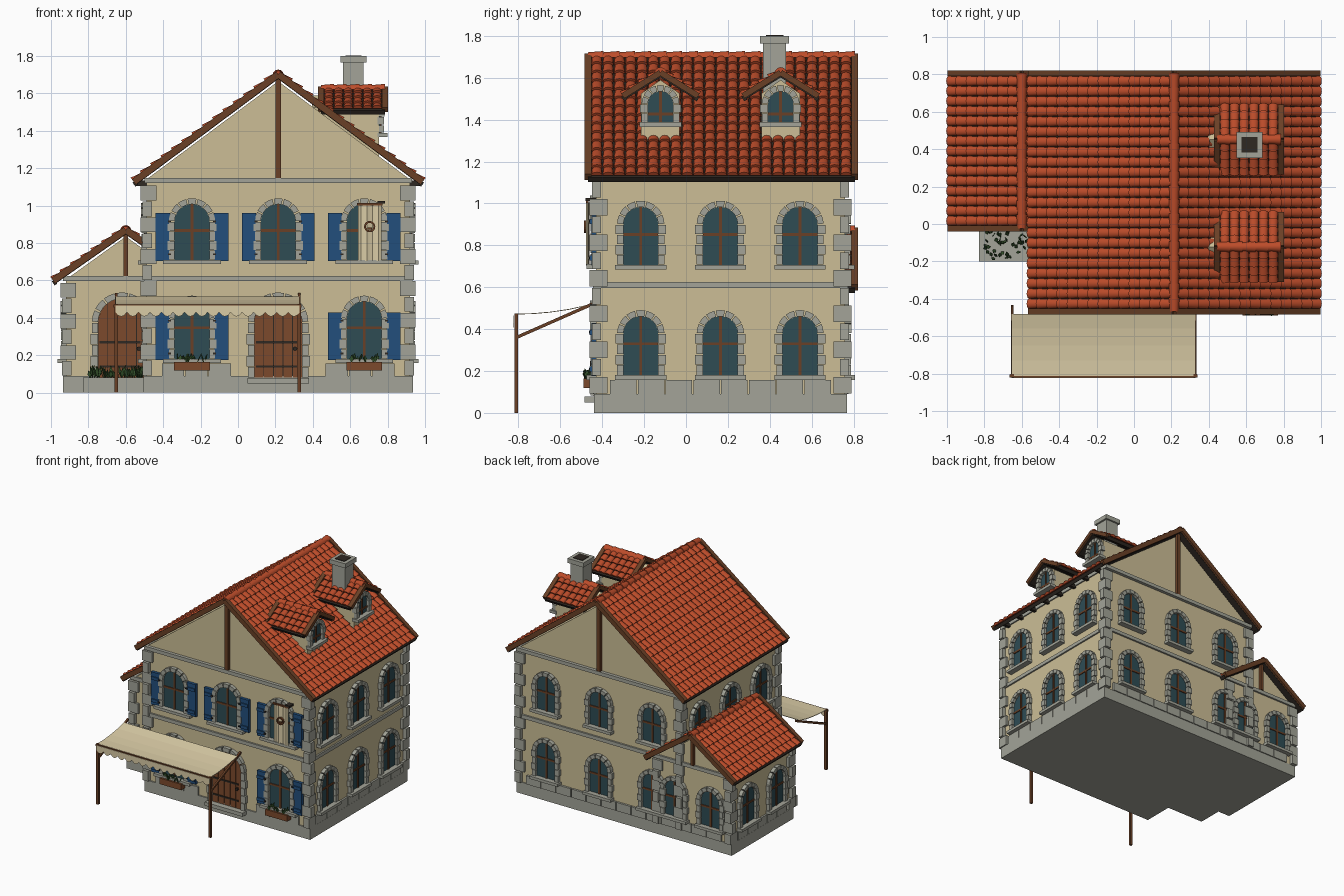
import bpy, bmesh, math, random
from mathutils import Vector as V, Matrix

if "Cube" in bpy.data.objects:
    bpy.data.objects.remove(bpy.data.objects["Cube"])
random.seed(4)

COLS = {"plaster": (204, 190, 150), "stone": (163, 164, 152), "roof_tile": (188, 76, 42),
        "beam_wood": (106, 64, 38), "door_wood": (124, 74, 44), "dark_iron": (46, 40, 34),
        "window_glass": (46, 76, 84), "shutter_blue": (34, 78, 124),
        "leaf_green": (52, 82, 42), "canvas": (218, 204, 166)}
MATS, parts = {}, {}
for k, c in COLS.items():
    MATS[k] = bpy.data.materials.new(k)
    MATS[k].diffuse_color = [(v / 255 / 12.92 if v < 11 else ((v / 255 + .055) / 1.055) ** 2.4) for v in c] + [1]
I = Matrix.Identity(4)

# ---------- helpers ----------
def prism(name, mat, A, B):
    """closed solid between two matching rings, added to the named part"""
    if name not in parts:
        parts[name] = (bmesh.new(), mat)
    bm = parts[name][0]
    a, b = [bm.verts.new(p) for p in A], [bm.verts.new(p) for p in B]
    bm.faces.new(a)
    bm.faces.new(b[::-1])
    for i in range(len(a)):
        j = (i + 1) % len(a)
        bm.faces.new((a[j], a[i], b[i], b[j]))

def flat(name, mat, M, pts, y0, y1):
    prism(name, mat, [M @ V((x, y0, z)) for x, z in pts], [M @ V((x, y1, z)) for x, z in pts])

def box(name, mat, x0, x1, y0, y1, z0, z1, M=I):
    flat(name, mat, M, [(x0, z0), (x1, z0), (x1, z1), (x0, z1)], y0, y1)

def beam(name, mat, p, q, side, up):
    """bar from p to q; side and up are half-size vectors"""
    ring = [side + up, side - up, -side - up, -side + up]
    prism(name, mat, [p + r for r in ring], [q + r for r in ring])

def face(x, y, deg):
    return Matrix.Translation((x, y, 0)) @ Matrix.Rotation(math.radians(deg), 4, 'Z')

def arc(r, zc, a0, a1, n, cx=0):
    return [(cx + r * math.cos(a0 + (a1 - a0) * i / n), zc + r * math.sin(a0 + (a1 - a0) * i / n)) for i in range(n + 1)]

def ring(name, mat, M, cx, zc, r0, r1, a1, n, y0, y1, gap=.03):
    for i in range(n):
        s, e = a1 * i / n + gap, a1 * (i + 1) / n - gap
        flat(name, mat, M, arc(r1, zc, s, e, 2, cx) + arc(r0, zc, e, s, 2, cx), y0, y1)

def surround(M, r, zb, zs, t):
    ring("stone_surrounds", "stone", M, 0, zs, r, r + t, math.pi, 7, -.028, .01)
    n = max(2, round((zs - zb) / .055))
    h = (zs - zb) / n
    for i in range(n):
        for s in (-1, 1):
            a, b = sorted((s * r, s * (r + t + .008 * (i % 2))))
            box("stone_surrounds", "stone", a, b, -.026, .01, zb + i * h + .002, zb + (i + 1) * h - .002, M)

def window(M, r, zb, zs, t, sill):
    flat("window_glass", "window_glass", M, [(-r, zb), (r, zb)] + arc(r, zs, 0, math.pi, 12), -.005, .005)
    surround(M, r, zb, zs, t)
    box("window_sills", "stone", -sill, sill, -.045, .01, zb - .022, zb, M)
    box("window_bars", "beam_wood", -.007, .007, -.012, 0, zb, zs + r, M)
    box("window_bars", "beam_wood", -r, r, -.011, 0, zs - .055, zs - .041, M)

def door(M):
    r, zb, zs = .128, .08, .375
    surround(M, r, zb, zs, .033)
    flat("door_backing", "dark_iron", M, [(-r, zb), (r, zb)] + arc(r, zs, 0, math.pi, 12), -.004, .004)
    for i in range(5):
        x0, x1 = -r + .0512 * i + .002, -r + .0512 * (i + 1) - .002
        top = [(x1 + (x0 - x1) * k / 4, zs + math.sqrt(max(0, r * r - (x1 + (x0 - x1) * k / 4) ** 2))) for k in range(5)]
        flat("door_planks", "door_wood", M, [(x0, zb), (x1, zb)] + top, -.012, 0)
    for z in (.14, .27):
        box("door_hinges", "dark_iron", -.12, .1, -.018, 0, z - .006, z + .006, M)
    flat("door_knobs", "dark_iron", M, arc(.012, .235, 0, 5.5, 7, .09), -.028, 0)

def quoins(x, y, sx, sy, z1):
    n = round((z1 - .09) / .085)
    h = (z1 - .09) / n
    for i in range(n):
        lx, ly = (.055, .025) if i % 2 else (.03, .055)
        ox, oy = (.03, .018) if i % 2 else (.02, .03)
        xs, ys = sorted((x + sx * ox, x - sx * lx)), sorted((y + sy * oy, y - sy * ly))
        box("corner_quoins", "stone", *xs, *ys, .09 + i * h + .003, .09 + (i + 1) * h - .003)

def base_stones(M, x0, x1, skip=(9, 9)):
    n = max(1, round((x1 - x0) / .13))
    w = (x1 - x0) / n
    for i in range(n):
        a, b = x0 + i * w + .003, x0 + (i + 1) * w - .003
        if b < skip[0] or a > skip[1]:
            box("base_stones", "stone", a, b, -.014, .02, .09, .157, M)

def gable_roof(name, P, Q, half, slope, pitch, rows, rake=.018):
    R = Q - P
    L, Rn = R.length, R.normalized()
    side = V((0, 0, 1)).cross(Rn)
    for s in (-1, 1):
        D = side * s * half - V((0, 0, half * slope))
        Dn, Dl = D.normalized(), D.length
        N = Rn.cross(Dn) if Rn.cross(Dn).z > 0 else Dn.cross(Rn)
        prism(name + "_deck", "dark_iron", [P, Q, Q + D, P + D], [p - N * .02 for p in (P, Q, Q + D, P + D)])
        cols = round((L - .03) / pitch)
        w = (L - .03) / cols
        step = Dl / rows
        for i in range(cols):
            for j in range(rows):
                def end(v, r, lift):
                    c = P + Rn * (.015 + (i + .5) * w) + Dn * v
                    return [c + Rn * x + N * (lift + .75 * z) for x, z in arc(r, 0, 0, math.pi, 6)]
                prism(name + "_tiles", "roof_tile", end(j * step, w * .42, -.003), end(min(Dl, (j + 1.12) * step), w * .5, .008))
        # rake boards at both gable ends and a board along the eave
        for E in (P, Q):
            beam(name + "_rake_beams", "beam_wood", E, E + D, Rn * .016, N * rake)
        beam(name + "_eave_board", "dark_iron", P + D - N * .012, Q + D - N * .012, Dn * .008, N * .013)
    n = max(3, round(L / .075))
    for i in range(n):
        def cap(u, r):
            return [P + Rn * u + side * x + V((0, 0, z - .004)) for x, z in arc(r, 0, 0, math.pi, 6)]
        prism(name + "_ridge_tiles", "roof_tile", cap(L * i / n, .024), cap(L * (i + 1) / n, .03))

def leaf(x, y, z, h):
    a, t = random.uniform(0, 6.28), random.uniform(-.5, .5)
    d, up = V((math.cos(a), math.sin(a), 0)), V((-math.sin(a) * t, math.cos(a) * t, 1)) * h
    pts = [V((x, y, z)) + p for p in (V(), up * .5 + d * .011, up, up * .5 - d * .011)]
    n = d.cross(up).normalized() * .003
    prism("leaves", "leaf_green", pts, [p + n for p in pts])

# ---------- bodies ----------
CX, W0, W1, F, B = .215, -.49, .92, -.43, .76
WX, WF = -.6, .01
box("main_plinth", "stone", W0 - .015, W1 + .015, F - .01, B + .008, 0, .09)
box("wing_plinth", "stone", -.935, W0, WF - .012, B + .008, 0, .09)
flat("main_walls", "plaster", I, [(W0, .05), (W1, .05), (W1, 1.14), (CX, 1.665), (W0, 1.14)], F, B)
flat("wing_walls", "plaster", I, [(-.92, .05), (-.28, .05), (-.28, .605), (WX, .835), (-.92, .605)], WF, B + .002)
box("main_band", "stone", W0 - .012, W1 + .012, F - .014, B + .014, .597, .625)
box("wing_band", "stone", -.935, -.27, WF - .014, B + .016, .597, .625)
box("main_cornice", "stone", W0 - .01, W1 + .01, F - .025, B + .025, 1.12, 1.148)
for x, sx in ((W0, -1), (W1, 1)):
    for y, sy in ((F, -1), (B, 1)):
        quoins(x, y, sx, sy, 1.11)
for x, y, sx, sy in ((-.92, WF, -1, -1), (-.92, B, -1, 1), (-.28, B, 1, 1)):
    quoins(x, y, sx, sy, .59)
base_stones(face(0, F, 0), -.41, .84, (.04, .39))
base_stones(face(W1, .165, 90), -.53, .53)
base_stones(face(0, B + .002, 180), -.85, .85)
base_stones(face(-.92, .385, -90), -.3, .3)
base_stones(face(0, WF, 0), -.85, -.5, (-.8, -.44))
base_stones(face(W0, -.21, -90), -.15, .15)

# ---------- roofs ----------
gable_roof("main_roof", V((CX, -.468, 1.702)), V((CX, .806, 1.702)), .772, .745, .053, 14)
gable_roof("wing_roof", V((WX, -.025, .87)), V((WX, .806, .87)), .388, .70, .053, 7)
for y0, y1 in ((F - .022, F), (B, B + .022)):
    box("gable_posts", "beam_wood", CX - .015, CX + .015, y0, y1, 1.148, 1.68)
for y0, y1 in ((WF - .022, WF), (B, B + .024)):
    box("gable_posts", "beam_wood", WX - .012, WX + .012, y0, y1, .625, .85)
for i in range(8):
    y = -.36 + i * .153
    for a, b in ((W1, .975), (-.545, W0)):
        box("rafter_tails", "dark_iron", a, b, y - .012, y + .012, 1.105, 1.135)

# ---------- dormers and chimney ----------
for k, y in enumerate((-.122, .452)):
    M = face(.755, y, 90)
    flat("dormer_walls", "plaster", M, [(-.092, 1.25), (.092, 1.25), (.092, 1.525), (0, 1.59), (-.092, 1.525)], 0, .36)
    window(M, .06, 1.388, 1.475, .03, .1)
    gable_roof("dormer_roof_%d" % (k + 1), V((.445, y, 1.625)), V((.785, y, 1.625)), .18, .62, .052, 4, .014)
box("chimney_shaft", "stone", .562, .672, .368, .478, 1.4, 1.77)
box("chimney_cap", "stone", .548, .686, .354, .492, 1.765, 1.8)
box("chimney_flue", "dark_iron", .575, .659, .381, .465, 1.79, 1.804)

# ---------- windows, shutters, doors ----------
for x in (-.246, CX, .675):
    for zb, zs in ((.71, .915), (.18, .395)):
        if zb < .5 and x == CX:
            continue
        M = face(x, F, 0)
        window(M, .093, zb, zs, .031, .155)
        for s in (-1, 1):
            a, b = sorted((s * .118, s * .194))
            z0 = zb - .005
            box("shutters", "shutter_blue", a, b, -.022, 0, z0, z0 + .255, M)
            for z in (z0 + .035, z0 + .21):
                box("shutter_rails", "shutter_blue", a + .004, b - .004, -.03, 0, z - .012, z + .012, M)
                box("shutter_hinges", "dark_iron", s * .12 - .008, s * .12 + .008, -.034, 0, z - .005, z + .005, M)
        if zb < .5:
            box("window_boxes", "door_wood", -.095, .095, -.06, 0, .118, .165, M)
            for i in range(22):
                leaf(x + random.uniform(-.075, .075), F - random.uniform(.02, .055), .162, random.uniform(.03, .05))
for y in (-.216, .164, .544):
    for zb, zs in ((.707, .9), (.18, .378)):
        window(face(W1, y, 90), .083, zb, zs, .03, .122)
        if zb > .5 or y < 0:
            window(face(W0, y, -90), .083, zb, zs, .03, .122)
for x in (.675, CX, -.246):
    window(face(x, B, 180), .083, .707, .9, .03, .122)
for x in (.675, CX, -.246, -.44, -.755):
    window(face(x, B + .002, 180), .083, .18, .378, .03, .122)
for y in (.2, .56):
    window(face(-.92, y, -90), .083, .18, .378, .03, .122)
door(face(CX, F, 0))
door(face(-.62, WF, 0))
box("door_step", "stone", CX - .165, CX + .165, F - .055, F, .05, .078)

# ---------- herb bed ----------
box("herb_bed", "stone", -.83, -.495, -.2, 0, 0, .08)
for i in range(60):
    leaf(random.uniform(-.8, -.51), random.uniform(-.18, -.04), .078, random.uniform(.035, .07))

# ---------- awning ----------
X0, X1 = -.655, .33
prof = [(-.812, .472), (-.73, .474), (-.65, .481), (-.56, .494), (-.48, .512)]
for (y0, z0), (y1, z1) in zip(prof, prof[1:]):
    beam("awning_canvas", "canvas", V((X0, (y0 + y1) / 2, (z0 + z1) / 2)), V((X1, (y0 + y1) / 2, (z0 + z1) / 2)),
         V((0, (y1 - y0) / 2, (z1 - z0) / 2)), V((0, 0, .002)))
w = (X1 - X0) / 16
for i in range(16):
    a = X0 + i * w
    flat("awning_valance", "canvas", I, [(a, .465), (a, .43), (a + w * .25, .413), (a + w * .5, .407),
         (a + w * .75, .413), (a + w, .43), (a + w, .465)], -.824, -.821)
box("awning_front_rail", "beam_wood", X0 - .01, X1 + .01, -.82, -.804, .456, .472)
for x in (X0 + .005, X1 - .003):
    box("awning_posts", "beam_wood", x - .009, x + .009, -.82, -.802, 0, .475)
    beam("awning_arms", "beam_wood", V((x, -.81, .36)), V((x, -.435, .525)), V((.007, 0, 0)), V((0, -.003, .007)))

# ---------- hanging banner ----------
n, a, b = 8, .642, .766
pts = [(a + (b - a) * i / n, -.472 + .006 * math.sin(i * 1.6)) for i in range(n + 1)]
for (xa, ya), (xb, yb) in zip(pts, pts[1:]):
    prism("banner_cloth", "canvas", [V((xa, ya, .705)), V((xb, yb, .705)), V((xb, yb, 1.005)), V((xa, ya, 1.005))],
          [V((xa, ya + .004, .705)), V((xb, yb + .004, .705)), V((xb, yb + .004, 1.005)), V((xa, ya + .004, 1.005))])
ring("banner_ring", "beam_wood", I, .704, .888, .02, .03, 2 * math.pi, 10, -.486, -.47, 0)
box("banner_ring", "beam_wood", .692, .716, -.484, -.47, .872, .882)
box("banner_rod", "beam_wood", .635, .773, -.478, -.466, 1.002, 1.014)
box("banner_bracket", "dark_iron", .745, .785, -.48, F, 1.012, 1.026)

# ---------- make objects ----------
for name, (bm, mat) in parts.items():
    bmesh.ops.recalc_face_normals(bm, faces=bm.faces)
    me = bpy.data.meshes.new(name)
    bm.to_mesh(me)
    bm.free()
    me.materials.append(MATS[mat])
    ob = bpy.data.objects.new(name, me)
    bpy.context.collection.objects.link(ob)
    if name.endswith("tiles"):
        bpy.ops.object.select_all(action='DESELECT')
        ob.select_set(True)
        bpy.context.view_layer.objects.active = ob
        bpy.ops.object.shade_smooth_by_angle(angle=math.radians(42))

for m in bpy.data.materials:
    if m.users and not m.is_grease_pencil:
        m.use_nodes = True
        m.node_tree.nodes["Principled BSDF"].inputs["Base Color"].default_value = m.diffuse_color
